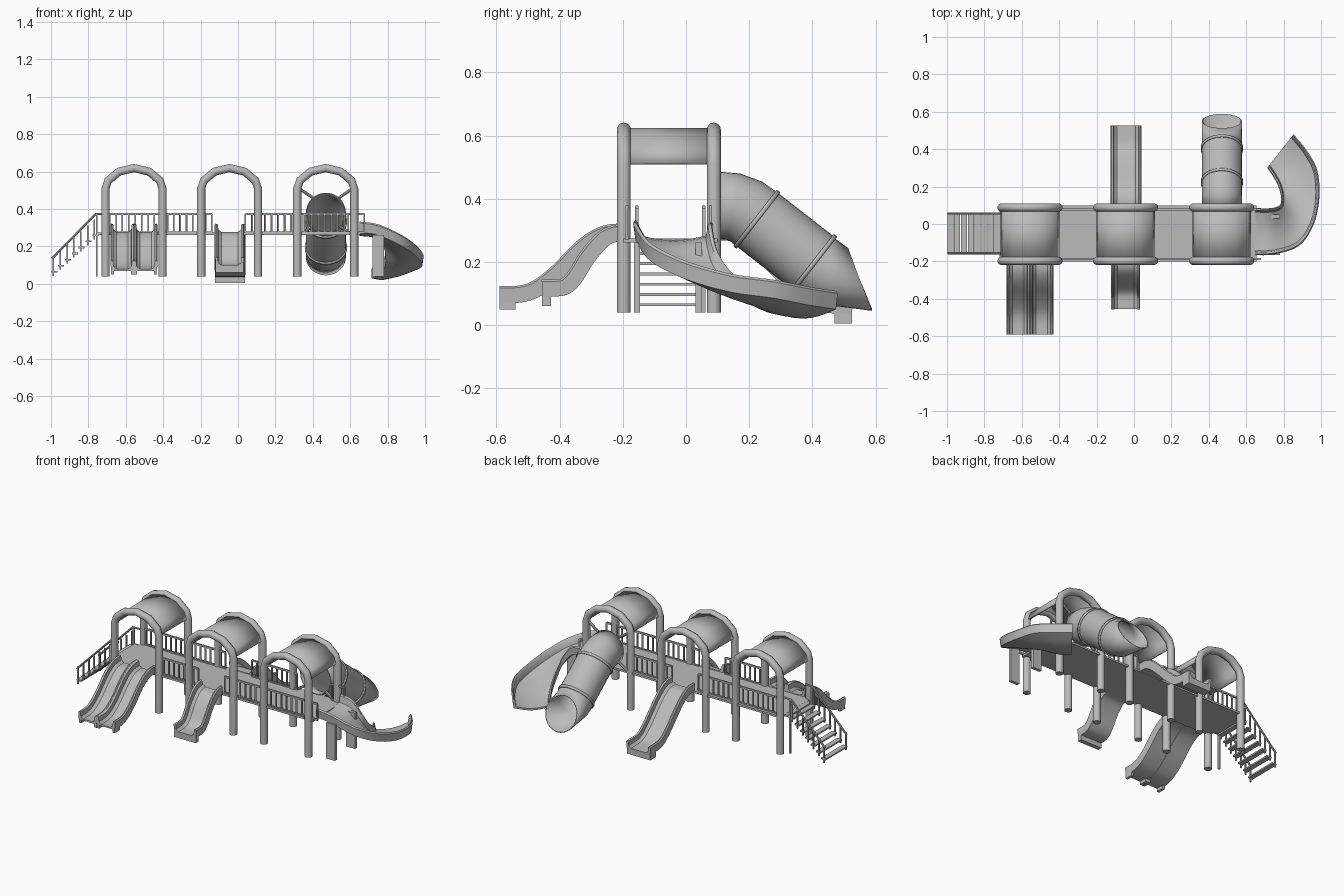
import bpy, math
from mathutils import Vector

default_cube = bpy.data.objects.get("Cube")
if default_cube:
    bpy.data.objects.remove(default_cube)

grey = bpy.data.materials.new("plain_grey")
grey.use_nodes = True
grey.diffuse_color = (0.5, 0.5, 0.5, 1)
grey.node_tree.nodes["Principled BSDF"].inputs["Base Color"].default_value = grey.diffuse_color
parts = []


def add_mesh(name, verts, faces, thickness=0):
    mesh = bpy.data.meshes.new(name)
    mesh.from_pydata([tuple(v) for v in verts], [], faces)
    mesh.materials.append(grey)
    obj = bpy.data.objects.new(name, mesh)
    bpy.context.collection.objects.link(obj)
    parts.append(obj)
    if thickness:
        shell = obj.modifiers.new("shell", "SOLIDIFY")
        shell.thickness = thickness
        shell.offset = 0
    return obj


def loft(name, stations, closed=True, caps=True, thickness=0):
    """Skin a row of matching cross-sections."""
    n, count = len(stations[0]), len(stations)
    verts = [p for section in stations for p in section]
    faces = []
    for i in range(count - 1):
        for j in range(n if closed else n - 1):
            k = (j + 1) % n
            faces.append((i * n + j, i * n + k, (i + 1) * n + k, (i + 1) * n + j))
    if closed and caps:
        faces.append(tuple(reversed(range(n))))
        faces.append(tuple(range((count - 1) * n, count * n)))
    return add_mesh(name, verts, faces, thickness)


def box(name, low, high):
    a, b = [[Vector((x, y, z)) for x, y in ((low[0], low[1]), (high[0], low[1]),
            (high[0], high[1]), (low[0], high[1]))] for z in (low[2], high[2])]
    return loft(name, [a, b])


def smooth_path(points, steps=5):
    """Catmull-Rom curve through the given points."""
    p = [Vector(q) for q in points]
    p = [2 * p[0] - p[1]] + p + [2 * p[-1] - p[-2]]
    out = []
    for a, b, c, d in zip(p, p[1:], p[2:], p[3:]):
        for s in range(steps):
            t = s / steps
            out.append(0.5 * (2 * b + (c - a) * t + (2 * a - 5 * b + 4 * c - d) * t * t
                              + (3 * b - a - 3 * c + d) * t ** 3))
    return out + [p[-2]]


def tangents(path):
    last = len(path) - 1
    return [(path[min(i + 1, last)] - path[max(i - 1, 0)]).normalized() for i in range(last + 1)]


def pipe(name, path, radius, axis, sides=16, directions=None, **options):
    """Round pipe along a planar path; axis is the normal of that plane."""
    path, axis = [Vector(p) for p in path], Vector(axis)
    rings = []
    for p, t in zip(path, directions or tangents(path)):
        up = axis.cross(t)
        angles = [math.tau * k / sides for k in range(sides)]
        rings.append([p + radius * (axis * math.cos(a) + up * math.sin(a)) for a in angles])
    return loft(name, rings, **options)


# Deck
FRONT, BACK, DECK = -0.197, 0.088, 0.27
box("deck", (-0.72, -0.2, DECK - 0.008), (0.655, 0.1, DECK + 0.004))

# Arched posts and curved roofs
half = [(0.152, 0.51), (0.138, 0.552), (0.08, 0.6)]
crown = [(-x, z) for x, z in half] + [(0, 0.619)] + [(x, z) for x, z in reversed(half)]
for cx in (-0.556, -0.045, 0.469):
    hoop = [(-0.152, 0.04)] + crown + [(0.152, 0.04)]
    for side, y in (("front", FRONT), ("back", BACK)):
        pipe(side + "_arch", [(cx + x, y, z) for x, z in hoop], 0.022, (0, 1, 0))
    loft("roof", [[Vector((cx + x, y, z)) for x, z in crown] for y in (FRONT, BACK)],
         closed=False, thickness=0.01)


# Railings
def railing(x0, x1, y):
    for z in (DECK + 0.005, 0.374):
        box("rail_bar", (x0, y - 0.005, z - 0.005), (x1, y + 0.005, z + 0.005))
    gaps = max(1, round((x1 - x0) / 0.035))
    for k in range(gaps + 1):
        x = x0 + (x1 - x0) * k / gaps
        box("baluster", (x - 0.004, y - 0.004, DECK), (x + 0.004, y + 0.004, 0.374))


for x0, x1 in ((-0.41, -0.14), (0.04, 0.675)):
    railing(x0, x1, FRONT + 0.01)
for x0, x1 in ((-0.72, -0.14), (0.04, 0.35), (0.59, 0.675)):
    railing(x0, x1, BACK - 0.01)


# Straight slides: a channel section swept along a side path
def slide(name, cx, width, path, foot_depth, foot_bottom, full_foot):
    h = width / 2
    right = [(h, 0), (h + 0.003, 0.048), (h - 0.003, 0.054), (h - 0.012, 0.05),
             (h - 0.014, 0.022), (h - 0.03, 0.01)]
    section = right + [(-u, v) for u, v in reversed(right)]
    points = smooth_path([(cx, y, z) for y, z in path])
    stations = []
    for p, t in zip(points, tangents(points)):
        up = Vector((1, 0, 0)).cross(t)
        up = up if up.z > 0 else -up
        stations.append([p + Vector((u, 0, 0)) + up * v for u, v in section])
    loft(name, stations)
    y, z = path[-1]
    inward = y - math.copysign(foot_depth, y)
    spans = [(-h, h)] if full_foot else [(-h, 0.016 - h), (h - 0.016, h)]
    for a, b in spans:
        box(name + "_foot", (cx + a, min(y, inward), foot_bottom),
            (cx + b, max(y, inward), z + 0.008))


double_path = [(-0.19, 0.268), (-0.25, 0.262), (-0.31, 0.225), (-0.39, 0.145),
               (-0.46, 0.092), (-0.52, 0.072), (-0.59, 0.07)]
for cx in (-0.618, -0.494):
    slide("double_slide", cx, 0.122, double_path, 0.05, 0.05, False)
slide("short_slide", -0.045, 0.148, [(-0.19, 0.268), (-0.24, 0.255), (-0.29, 0.2),
      (-0.335, 0.13), (-0.38, 0.095), (-0.455, 0.09)], 0.027, 0.06, True)
slide("long_slide", -0.042, 0.16, [(0.09, 0.268), (0.15, 0.262), (0.22, 0.21),
      (0.33, 0.1), (0.41, 0.045), (0.525, 0.035)], 0.055, 0.005, True)

# Tube slide with joint rings and struts
TX = 0.47
tube = [Vector((TX, y, z)) for y, z in ((0.09, 0.38), (0.15, 0.375), (0.19, 0.36),
        (0.224, 0.335), (0.404, 0.195), (0.44, 0.17), (0.55, 0.145))]
aim = tangents(tube)
slope = (tube[4] - tube[3]).normalized()
aim[0], aim[3], aim[4] = Vector((0, 1, 0)), slope, slope
aim[-1] = Vector((0, 0.93, 0.37))
pipe("tube_slide", tube, 0.104, (1, 0, 0), 32, aim, caps=False, thickness=0.006)
for joint in (tube[3], tube[4]):
    pipe("tube_joint", [joint - slope * 0.007, joint + slope * 0.007], 0.109,
         (1, 0, 0), 32, caps=False, thickness=0.008)
for sx in (-1, 1):
    for sz in (-1, 1):
        pipe("tube_strut", [(TX + sx * 0.15, BACK, 0.385 + sz * 0.13),
             (TX + sx * 0.07, BACK, 0.385 + sz * 0.075)], 0.008, (0, 1, 0), 8)

# Curved slide: inner and outer edges with a dished section between them
outer = smooth_path([(0.65, -0.16, 0.275), (0.75, -0.155, 0.26), (0.88, -0.11, 0.2),
                     (0.955, 0, 0.145), (0.985, 0.14, 0.105), (0.975, 0.28, 0.085),
                     (0.925, 0.38, 0.065), (0.85, 0.475, 0.05)])
inner = smooth_path([(0.65, 0.08, 0.275), (0.73, 0.08, 0.26), (0.78, 0.095, 0.19),
                     (0.79, 0.13, 0.13), (0.785, 0.17, 0.09), (0.77, 0.215, 0.06),
                     (0.745, 0.26, 0.04), (0.715, 0.305, 0.03)])
channel = [(0, 0), (-0.02, 0.045), (0, 0.053), (0.04, 0.048)]
channel += [(u, 0.012) for u in (0.07, 0.2, 0.35, 0.5, 0.65, 0.8, 0.93)]
channel += [(0.96, 0.05), (1, 0.058), (1.03, 0.05), (1, 0)]
channel += [(u, 0) for u in (0.8, 0.65, 0.5, 0.35, 0.2)]
loft("curved_slide", [[a.lerp(b, u) + Vector((0, 0, v - 0.018 * math.sin(math.pi * min(max(u, 0), 1))))
                       for u, v in channel] for a, b in zip(inner, outer)])
for y in (-0.155, 0.04):
    box("curved_slide_leg", (0.72, y - 0.01, 0.04), (0.78, y + 0.01, 0.262))

# Stairs with handrails
STEPS = 7
LEFT, RIGHT = 0.056, -0.156
for k in range(STEPS):
    x, z = -0.982 + 0.0365 * k, 0.065 + 0.0325 * k
    box("tread", (x - 0.016, RIGHT, z - 0.005), (x + 0.016, LEFT, z + 0.004))
    for y in (LEFT, RIGHT):
        box("stair_baluster", (x - 0.009, y - 0.004, z - 0.022), (x - 0.001, y + 0.004, z + 0.085))
for y in (LEFT, RIGHT):
    pipe("handrail", [(-0.995, y, 0.135), (-0.76, y, 0.374), (-0.71, y, 0.374)],
         0.006, (0, 1, 0), 8)
    box("stair_post", (-0.76, y - 0.006, 0.04), (-0.75, y + 0.006, 0.374))
    box("stair_landing", (-0.76, y - 0.006, DECK - 0.008), (-0.71, y + 0.006, DECK + 0.004))
box("top_tread", (-0.75, RIGHT, DECK - 0.006), (-0.71, LEFT, DECK + 0.003))

# Consistent normals, then smooth shading that keeps hard edges
import bmesh
bpy.ops.object.select_all(action="DESELECT")
for obj in parts:
    bm = bmesh.new()
    bm.from_mesh(obj.data)
    bmesh.ops.recalc_face_normals(bm, faces=bm.faces)
    bm.to_mesh(obj.data)
    bm.free()
    obj.select_set(True)
bpy.context.view_layer.objects.active = parts[0]
bpy.ops.object.shade_smooth_by_angle(angle=math.radians(35))
